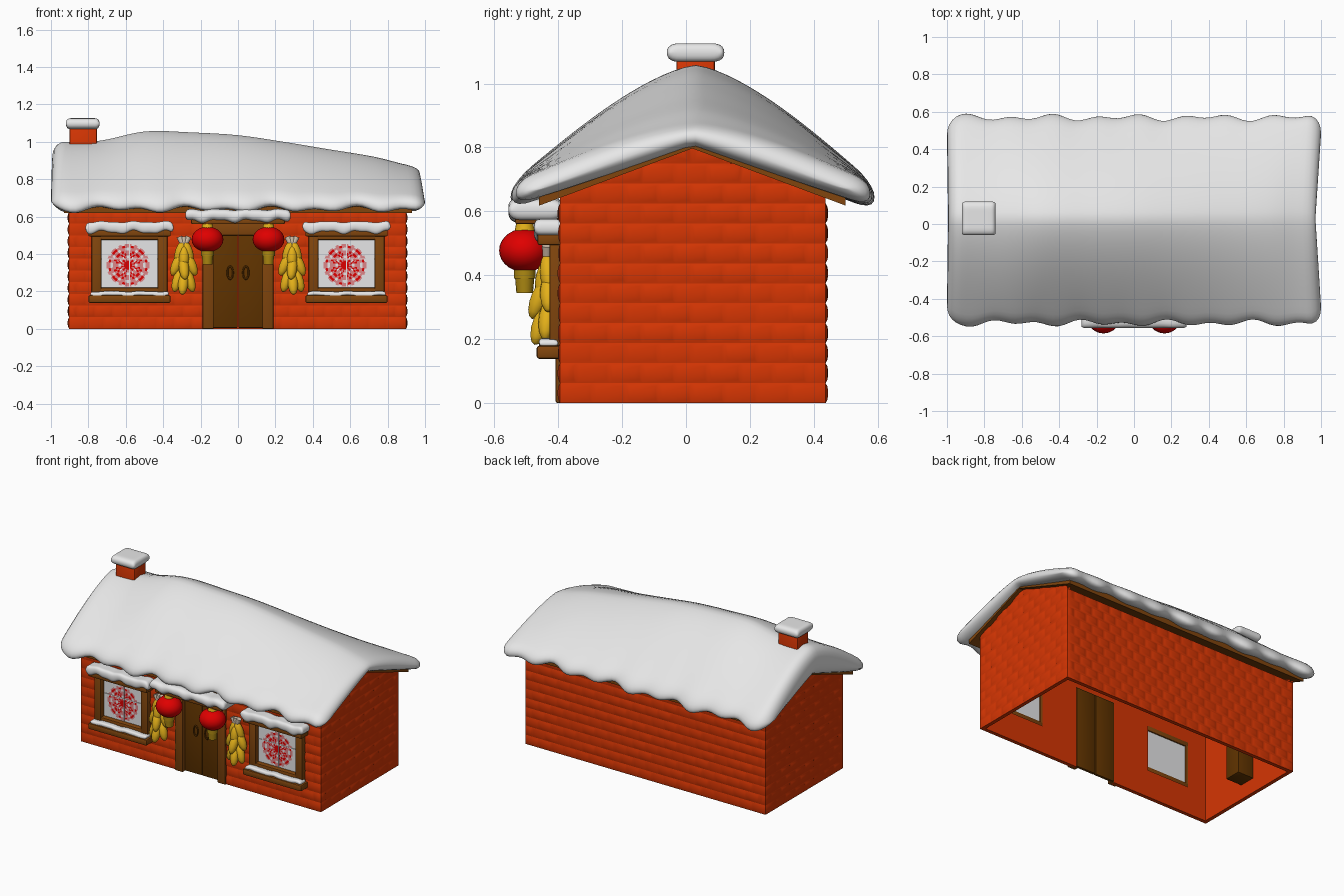
import bpy, bmesh, math, random
from mathutils import Vector, Matrix

if "Cube" in bpy.data.objects:
    bpy.data.objects.remove(bpy.data.objects["Cube"])
random.seed(4)

def mat(name, r, g, b):
    m = bpy.data.materials.new(name)
    m.diffuse_color = (r, g, b, 1)
    m.use_nodes = True
    m.node_tree.nodes["Principled BSDF"].inputs["Base Color"].default_value = m.diffuse_color
    return m

BRICK = mat("brick_red", .67, .036, .001)
WOOD = mat("wood_brown", .22, .060, .004)
DARK = mat("door_brown", .12, .034, .0)
SNOW = mat("snow_white", .82, .82, .82)
RED = mat("lantern_red", .74, .0, .0)
GOLD = mat("tassel_gold", .42, .25, .006)
CORN = mat("corn_yellow", .78, .44, .010)
PINK = mat("paper_pink", .72, .24, .25)
GLASS = mat("pane_white", .95, .95, .96)
HUSK = mat("husk_cream", .70, .58, .45)

def finish(name, bm, mats, angle=40, recalc=True):
    if recalc:
        bmesh.ops.recalc_face_normals(bm, faces=bm.faces)
    for f in bm.faces:
        f.smooth = True
    for e in bm.edges:
        if len(e.link_faces) == 2 and e.calc_face_angle(0) > math.radians(angle):
            e.smooth = False
    me = bpy.data.meshes.new(name)
    bm.to_mesh(me)
    bm.free()
    for m in mats:
        me.materials.append(m)
    ob = bpy.data.objects.new(name, me)
    bpy.context.collection.objects.link(ob)
    return ob

def box(name, x0, x1, y0, y1, z0, z1, m, bevel=.006):
    bm = bmesh.new()
    bmesh.ops.create_cube(bm, size=1, matrix=Matrix.Translation(
        ((x0+x1)/2, (y0+y1)/2, (z0+z1)/2)) @ Matrix.Diagonal((x1-x0, y1-y0, z1-z0, 1)))
    if bevel:
        bmesh.ops.bevel(bm, geom=bm.edges[:], offset=bevel, segments=2, profile=.5, affect='EDGES')
    return finish(name, bm, [m])

def pillow(name, m, nu, nv, wu, wv, fn):
    """Closed cushion: fn(u,v,edge) -> x, y, top, bottom, rounded at the rim."""
    def samples(n, w):
        e = [1-w+w*math.sin(math.radians(a)) for a in (20, 40, 58, 75, 90)]
        return [-a for a in reversed(e)] + [(1-w)*(2*i/n-1) for i in range(n+1)] + e
    def g(t, w):
        k = max(0, (abs(t)-1+w)/w)
        return max(0, 1-k**2.4)**(1/2.4)
    us, vs = samples(nu, wu), samples(nv, wv)
    bm = bmesh.new()
    for side in (0, 1):
        rows = []
        for u in us:
            row = []
            for v in vs:
                x, y, t, b = fn(u, v, g(u, wu))
                c = (t+b)/2
                row.append(bm.verts.new((x, y, c + ((b if side else t)-c)*g(u, wu)*g(v, wv))))
            rows.append(row)
        for a, b in zip(rows, rows[1:]):
            for j in range(len(vs)-1):
                bm.faces.new((a[j], b[j], b[j+1], a[j+1]))
    bmesh.ops.remove_doubles(bm, verts=bm.verts, dist=.0002)
    return finish(name, bm, [m], 70)

def snow_pad(name, x0, x1, y0, y1, z0, z1, wave=.008):
    ph = random.random()*6
    def fn(u, v, g):
        x = (x0+x1)/2 + u*(x1-x0)/2
        w = wave*math.sin(x*38+ph) + wave*.5*math.sin(x*71+ph)
        return x, (y0+y1)/2 + v*(y1-y0)/2*(.85+.15*g), z1 + w*.4, z0 + w
    n = 8 if wave < .001 else 36
    return pillow(name, SNOW, n, 6, min(.5, .05/(x1-x0)), .45, fn)

# --- brick walls: rows of softly bulging bricks with a plain inner skin
H = .0625
def wall(name, o, u, n, length, rows, bw, holes=(), gable=False):
    o, u, n = Vector(o), Vector(u), Vector(n)
    bm = bmesh.new()
    P = lambda a, b, d: bm.verts.new(o + u*a + Vector((0, 0, b)) + n*d)
    def face(vs, facing):
        f = bm.faces.new(vs)
        f.normal_update()
        if f.normal.dot(facing) < 0:
            f.normal_flip()
    def ring(a0, a1, b0, b1, i, d):
        return [P(a0+i, b0+i, d), P(a1-i, b0+i, d), P(a1-i, b1-i, d), P(a0+i, b1-i, d)]
    for r in range(rows):
        z0, z1 = r*H, (r+1)*H
        spans, start = [], 0
        for h0, h1, r0, r1 in holes:
            if r0 <= r < r1:
                spans.append((start, h0))
                start = h1
        spans.append((start, length))
        for s0, s1 in spans:
            off = bw/2 if r % 2 else 0
            cuts = [k*bw+off for k in range(int(length/bw)+1)]
            cuts = [s0] + [c for c in cuts if s0+.025 < c < s1-.025] + [s1]
            for a0, a1 in zip(cuts, cuts[1:]):
                k = random.uniform(.6, 1.1)
                rs = [ring(a0, a1, z0, z1, i, d*k) for i, d in ((0, 0), (.010, .005), (.024, .0075))]
                for p, q in zip(rs, rs[1:]):
                    for j in range(4):
                        face((p[j], p[(j+1) % 4], q[(j+1) % 4], q[j]), n)
                face(rs[2], n)
            face(ring(s0, s1, z0, z1, 0, -.025), -n)
            if r == 0:
                face((P(s0, 0, 0), P(s1, 0, 0), P(s1, 0, -.025), P(s0, 0, -.025)), Vector((0, 0, -1)))
    bmesh.ops.remove_doubles(bm, verts=bm.verts, dist=.0001)
    if gable:
        for s in (-1, 1):
            bmesh.ops.bisect_plane(bm, geom=bm.verts[:]+bm.edges[:]+bm.faces[:], plane_co=(0, .02, .803),
                                   plane_no=(0, s*.37, 1), clear_outer=True)
    return finish(name, bm, [BRICK], 75, False)

XL, XR, YF, YB = -.903, .898, -.394, .437
wall("front_wall", (XL, YF, 0), (1, 0, 0), (0, -1, 0), XR-XL, 10, .0945,
     [(-.74-XL, -.42-XL, 3, 8), (-.15-XL, .15-XL, 0, 9), (.42-XL, .74-XL, 3, 8)])
wall("back_wall", (XL, YB, 0), (1, 0, 0), (0, 1, 0), XR-XL, 10, .0945)
wall("right_wall", (XR, YF, 0), (0, 1, 0), (1, 0, 0), YB-YF, 13, .103, gable=True)
wall("left_wall", (XL, YF, 0), (0, 1, 0), (-1, 0, 0), YB-YF, 13, .103, gable=True)

# --- wooden roof boards
bm = bmesh.new()
prof = [(-.46, .618), (.02, .797), (.50, .618), (.50, .66), (.02, .83), (-.46, .66)]
ends = [[bm.verts.new((x, y, z)) for y, z in prof] for x in (-.93, .93)]
for j in range(6):
    k = (j+1) % 6
    bm.faces.new((ends[0][j], ends[0][k], ends[1][k], ends[1][j]))
for e in ends:
    bm.faces.new((e[0], e[1], e[4], e[5]))
    bm.faces.new((e[1], e[2], e[3], e[4]))
finish("roof_boards", bm, [WOOD], 20)

# --- thick snow blanket on the roof
RIDGE = [1.0, 1.005, 1.055, 1.05, 1.035, 1.0, .96, .92, .865]
def ridge(x):
    t = min(max((x+1)*4, 0), 7.999)
    i = int(t)
    f = t-i
    p = [RIDGE[min(max(i+k, 0), 8)] for k in (-1, 0, 1, 2)]
    return p[1] + .5*f*(p[2]-p[0] + f*(2*p[0]-5*p[1]+4*p[2]-p[3] + f*(3*(p[1]-p[2])+p[3]-p[0])))

def roof_fn(u, v, g):
    q = abs(v)
    x = u*(1-.03*(1-q)) if u > 0 else u*(1-.006*(1-q))
    w = .011*math.sin(u*27+.6*(v > 0)) + .009*math.sin(u*14.5+2)
    e = (.56 if v < 0 else .54) + w*q**4 - .09*(1-g)
    y = .03 + v*e
    rz = ridge(u)
    lift = (.012 - .9*w)*q**5
    top = rz - (rz-.69)*q**1.45 + lift*.6
    return x, y, top, .805 - .345*abs(y-.02) + lift
pillow("roof_snow", SNOW, 64, 30, .075, .1, roof_fn)

# --- chimney with snow cap, and its flue inside the house
box("chimney", -.90, -.755, -.03, .09, .85, 1.085, BRICK, .008)
box("chimney_flue", -.89, -.76, -.03, .085, .10, .86, DARK, .004)
snow_pad("chimney_snow", -.92, -.74, -.06, .12, 1.068, 1.126, .0001)

# --- windows
def papercut(name, cx, cz, y):
    bm = bmesh.new()
    n, rad = 40, [0, .022, .038, .052, .066, .080, .094, .106, .115]
    for j in range(8):
        for i in range(n):
            k = i % 10
            k = min(k, 9-k)
            mi = 0 if j == 0 or (j*3+k*2) % 5 < 2 and j < 7 else 1
            if j in (2, 5) and k in (0, 3) or j == 7 and k % 2:
                mi = 2
            a0, a1 = 2*math.pi*i/n, 2*math.pi*(i+1)/n
            pts = [(rad[j], a0), (rad[j+1], a0), (rad[j+1], a1), (rad[j], a1)]
            if j == 0:
                pts = pts[:3]
            f = bm.faces.new([bm.verts.new((cx+r*math.cos(a), y, cz+r*math.sin(a))) for r, a in pts])
            f.material_index = mi
    return finish(name, bm, [RED, PINK, GLASS], recalc=False)

for s, side in ((-1, "left"), (1, "right")):
    c = .58*s
    box(side+"_window_pane", c-.16, c+.16, -.392, -.384, .19, .50, GLASS, 0)
    papercut(side+"_window_papercut", c-.008, .34, -.3945)
    box(side+"_window_mullion", c-.003, c+.003, -.396, -.390, .21, .49, GLASS, 0)
    box(side+"_window_crossbar", c-.152, c+.152, -.396, -.390, .37, .376, GLASS, 0)
    for t in (-1, 1):
        m = c + t*.176
        box(side+"_window_jamb", m-.026, m+.026, -.428, -.376, .17, .52, WOOD)
    box(side+"_window_head", c-.19, c+.19, -.425, -.376, .475, .51, WOOD)
    box(side+"_window_foot", c-.19, c+.19, -.425, -.376, .18, .22, WOOD)
    box(side+"_window_lintel", c-.22, c+.22, -.465, -.376, .495, .53, WOOD)
    box(side+"_window_sill", c-.22, c+.22, -.468, -.376, .138, .18, WOOD, .01)
    snow_pad(side+"_lintel_snow", c-.235, c+.235, -.476, -.385, .515, .572)
    snow_pad(side+"_sill_snow", c-.21, c+.21, -.46, -.40, .172, .20, .005)

# --- door, frame and canopy
for s, side in ((-1, "left"), (1, "right")):
    box(side+"_door_leaf", min(0, s*.15)+.002, max(0, s*.15)-.002, -.385, -.366, .005, .56, DARK, .004)
    box(side+"_door_post", min(s*.13, s*.19), max(s*.13, s*.19), -.408, -.376, 0, .56, WOOD)
    # ring handle
    bm = bmesh.new()
    N, M = 16, 6
    vs = [[bm.verts.new((s*.042 + (.015+.005*math.cos(b))*math.cos(a), -.393+.005*math.sin(b),
                         .30 + (.034+.005*math.cos(b))*math.sin(a)))
           for b in (2*math.pi*j/M for j in range(M))] for a in (2*math.pi*i/N for i in range(N))]
    for i in range(N):
        for j in range(M):
            bm.faces.new((vs[i][j], vs[(i+1) % N][j], vs[(i+1) % N][(j+1) % M], vs[i][(j+1) % M]))
    finish(side+"_door_handle", bm, [DARK], 80)
box("door_head", -.19, .19, -.408, -.376, .50, .565, WOOD)
box("canopy_board", -.25, .25, -.535, -.376, .56, .588, WOOD)
snow_pad("canopy_snow", -.282, .282, -.556, -.385, .575, .638)

# --- lanterns and corn bundles
def ball(name, loc, r, m, rot=(0, 0), seg=20):
    bm = bmesh.new()
    bmesh.ops.create_uvsphere(bm, u_segments=seg, v_segments=seg//2, radius=1,
        matrix=Matrix.Translation(loc) @ Matrix.Rotation(rot[0], 4, 'X') @ Matrix.Rotation(rot[1], 4, 'Y')
        @ Matrix.Diagonal((*r, 1)))
    return finish(name, bm, [m], 80)

def cone(name, x, y, z0, z1, r0, r1, m, tilt=0):
    bm = bmesh.new()
    bmesh.ops.create_cone(bm, cap_ends=True, segments=16, radius1=r0, radius2=r1, depth=z1-z0,
        matrix=Matrix.Translation((x, y, (z0+z1)/2)) @ Matrix.Rotation(tilt, 4, 'Y'))
    return finish(name, bm, [m])

# x offset, y, z, sideways tilt, forward tilt for each cob
COBS = [(-.022, -.43, .405, .25, .1), (.022, -.43, .405, -.25, .1), (0, -.445, .385, 0, -.15),
        (-.038, -.43, .345, .4, 0), (.038, -.43, .345, -.4, 0), (0, -.46, .325, .1, -.35),
        (-.03, -.435, .26, .3, -.1), (.034, -.435, .26, -.3, -.1), (.004, -.455, .245, -.08, -.3)]
for s, side in ((-1, "left"), (1, "right")):
    x, y = .163*s, -.505
    ball(side+"_lantern", (x, y, .478), (.085, .08, .068), RED, seg=28)
    cone(side+"_lantern_cap", x, y, .535, .565, .032, .026, CORN)
    cone(side+"_lantern_hanger", x, y, .56, .60, .008, .008, GOLD)
    cone(side+"_lantern_base", x, y, .39, .418, .034, .034, GOLD)
    cone(side+"_lantern_tassel", x, y, .345, .392, .026, .03, GOLD)
    cx = .289*s
    for dx, cy, cz, ty, tx in COBS:
        ball(side+"_corn_cob", (cx+dx*s, cy, cz), (.028, .027, .066), CORN, (tx, ty*s), 14)
    for k in (-1, 0, 1):
        cone(side+"_corn_husk", cx+k*.014, -.435, .44, .495, .012, .016, HUSK, k*.4)
